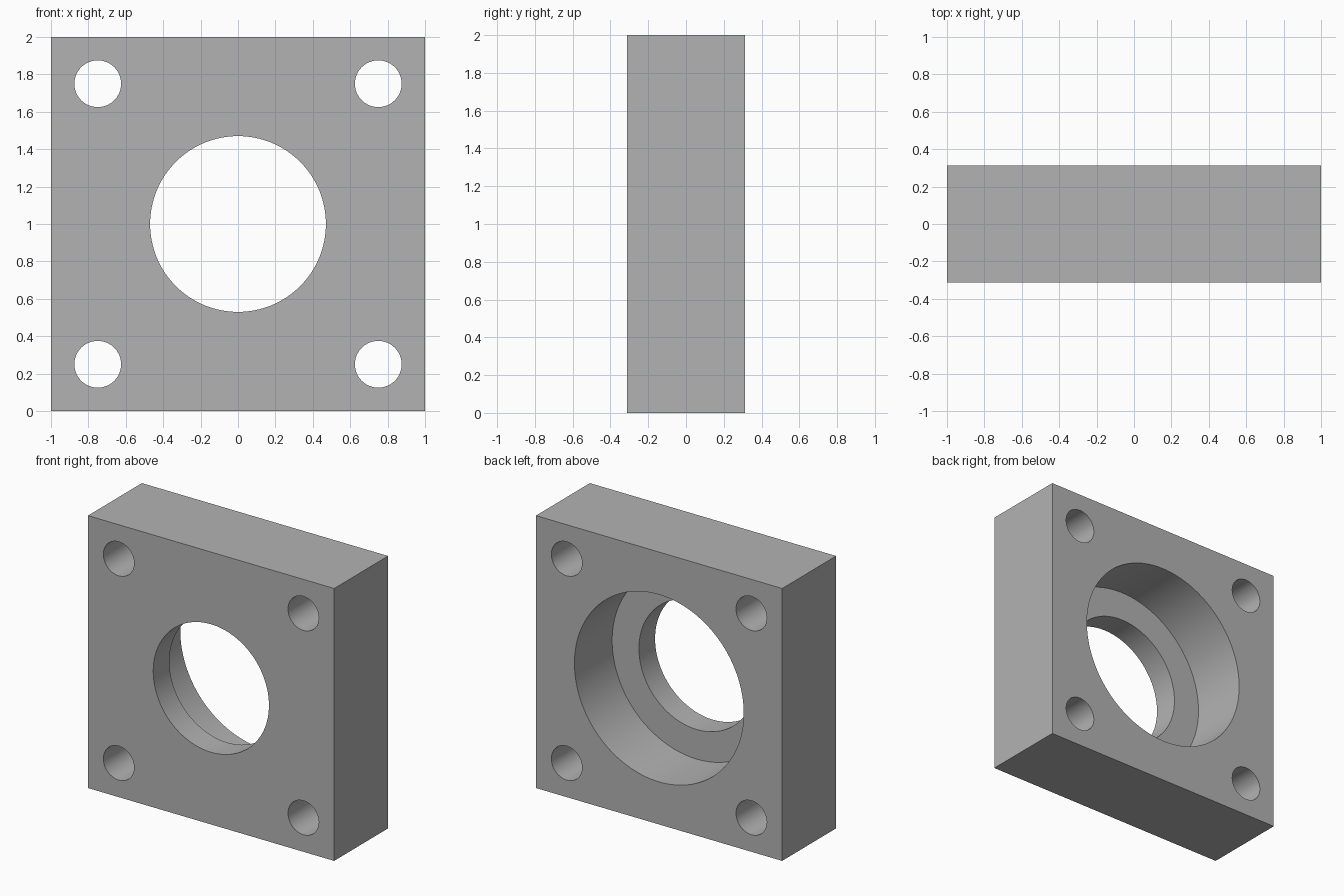
import bpy
import math

WIDTH, DEPTH = 2.0, 0.625
FRONT = -DEPTH / 2
LIP = 0.1875          # thickness of the front lip around the bore

if "Cube" in bpy.data.objects:
    bpy.data.objects.remove(bpy.data.objects["Cube"])

grey = bpy.data.materials.new("plain grey")
grey.use_nodes = True
colour = (0.45, 0.45, 0.45, 1)
grey.diffuse_color = colour
grey.node_tree.nodes["Principled BSDF"].inputs["Base Color"].default_value = colour

# Square block
bpy.ops.mesh.primitive_cube_add(size=1, location=(0, 0, WIDTH / 2))
plate = bpy.context.object
plate.name = "flange_plate"
plate.scale = (WIDTH, DEPTH, WIDTH)
bpy.ops.object.transform_apply(location=False, rotation=False, scale=True)
plate.data.materials.append(grey)


def drill(name, radius, x, z, y0, y1, sides):
    """Cut a round hole along y between y0 and y1."""
    bpy.ops.mesh.primitive_cylinder_add(
        vertices=sides, radius=radius, depth=y1 - y0,
        location=(x, (y0 + y1) / 2, z), rotation=(math.pi / 2, 0, 0))
    cutter = bpy.context.object
    cutter.name = name
    cutter.hide_render = True
    cutter.data.materials.append(grey)
    cut = plate.modifiers.new(name, "BOOLEAN")
    cut.operation = "DIFFERENCE"
    cut.solver = "EXACT"
    cut.object = cutter
    bpy.context.view_layer.objects.active = plate
    bpy.ops.object.modifier_apply(modifier=cut.name)
    bpy.data.objects.remove(cutter)


# Central bore, with a wider recess from the back
drill("bore_cutter", 0.47, 0, 1, FRONT - 0.1, -FRONT + 0.1, 128)
drill("recess_cutter", 0.6875, 0, 1, FRONT + LIP, -FRONT + 0.1, 128)

# Four corner bolt holes
for sx in (-1, 1):
    for sz in (-1, 1):
        drill("bolt_hole_cutter", 0.125, sx * 0.75, 1 + sz * 0.75,
              FRONT - 0.1, -FRONT + 0.1, 64)

# Smooth bores, sharp rims
bpy.ops.object.select_all(action="DESELECT")
plate.select_set(True)
bpy.context.view_layer.objects.active = plate
bpy.ops.object.shade_smooth_by_angle(angle=math.radians(30))
